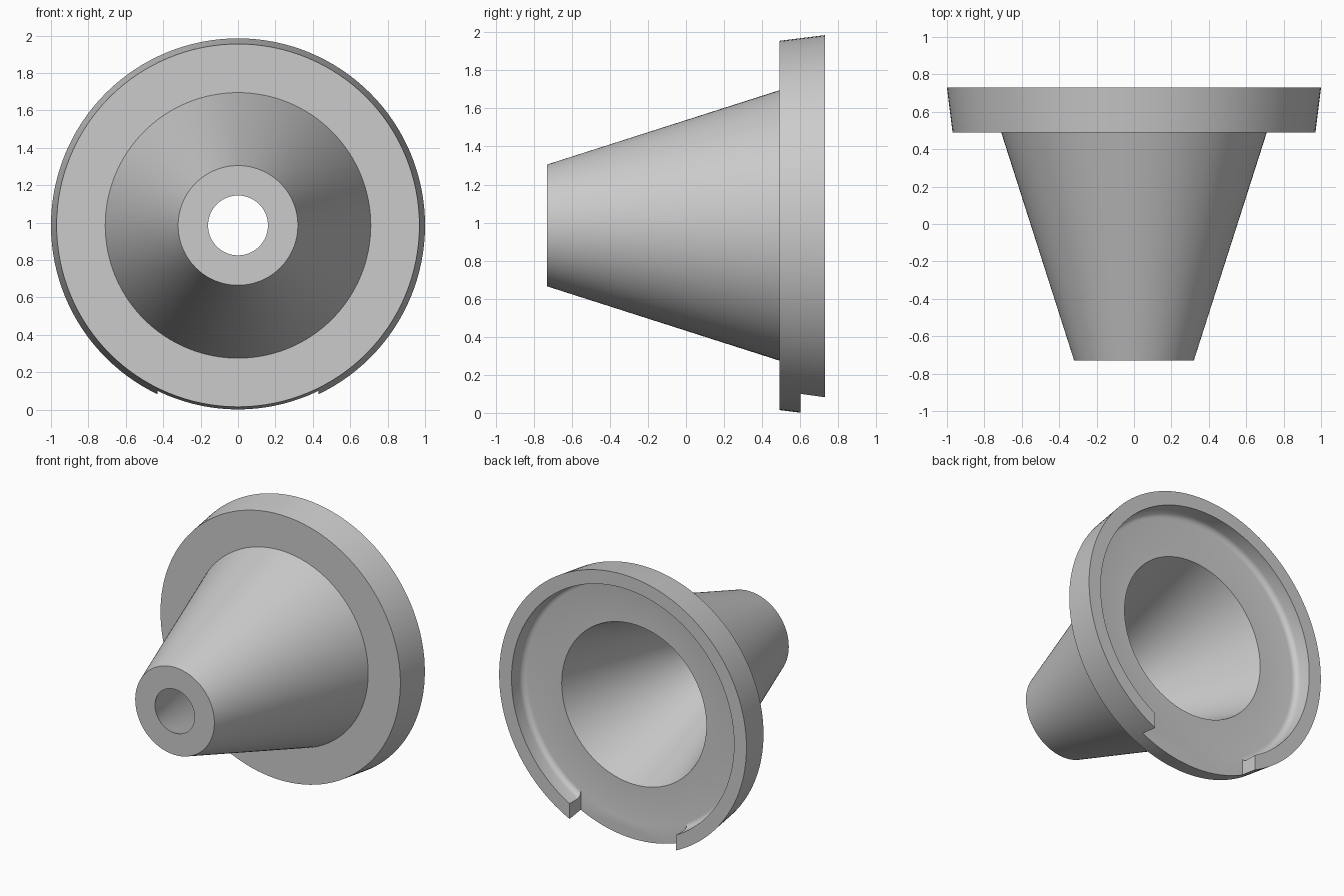
import bpy, bmesh
from math import pi, sin, cos, radians
from mathutils import Matrix, Vector

cube = bpy.data.objects.get("Cube")
if cube:
    bpy.data.objects.remove(cube, do_unlink=True)

AXIS_Z = 0.985            # height of the funnel axis
FRONT, STEP, FLOOR, BACK = -0.73, 0.49, 0.60, 0.73
RIM_IN, FILLET = 0.90, 0.04
NOTCH = 0.43              # half width of the rim notch

grey = bpy.data.materials.new("plain grey")
grey.use_nodes = True
colour = (0.6, 0.6, 0.6, 1)
grey.diffuse_color = colour
grey.node_tree.nodes["Principled BSDF"].inputs["Base Color"].default_value = colour


def add_object(name, bm):
    bmesh.ops.recalc_face_normals(bm, faces=bm.faces)
    mesh = bpy.data.meshes.new(name)
    bm.to_mesh(mesh)
    bm.free()
    mesh.materials.append(grey)
    obj = bpy.data.objects.new(name, mesh)
    bpy.context.collection.objects.link(obj)
    return obj


# Wall section as (radius, y): cone outside, flange, recess with fillet, cone inside
fillet = [(RIM_IN - FILLET + FILLET * cos(a), FLOOR + FILLET - FILLET * sin(a))
          for a in (radians(22.5 * i) for i in range(5))]
profile = [(0.16, FRONT), (0.32, FRONT), (0.71, STEP), (0.97, STEP),
           (1.0, BACK), (RIM_IN, BACK)] + fillet + [(0.585, FLOOR)]

# Revolve the section about the y axis
bm = bmesh.new()
verts = [bm.verts.new((r, y, AXIS_Z)) for r, y in profile]
edges = [bm.edges.new((v, verts[(i + 1) % len(verts)])) for i, v in enumerate(verts)]
bmesh.ops.spin(bm, geom=verts + edges, cent=(0, 0, AXIS_Z), axis=(0, 1, 0),
               angle=2 * pi, steps=128)
bmesh.ops.remove_doubles(bm, verts=bm.verts, dist=0.0005)
funnel = add_object("flanged_funnel", bm)

# Notch through the bottom of the rim
bm = bmesh.new()
low, high = Vector((-NOTCH, FLOOR + 0.001, -0.2)), Vector((NOTCH, BACK + 0.2, 0.35))
bmesh.ops.create_cube(bm, size=1, matrix=Matrix.Translation((low + high) / 2)
                      @ Matrix.Diagonal((*(high - low), 1)))
cutter = add_object("notch_cutter", bm)
cutter.hide_render = True

cut = funnel.modifiers.new("rim notch", 'BOOLEAN')
cut.operation = 'DIFFERENCE'
cut.solver = 'EXACT'
cut.object = cutter

bpy.ops.object.select_all(action='DESELECT')
funnel.select_set(True)
bpy.context.view_layer.objects.active = funnel
bpy.ops.object.modifier_apply(modifier=cut.name)
bpy.data.objects.remove(cutter, do_unlink=True)

# Smooth curved walls, keep the machined edges crisp
bpy.ops.object.shade_smooth_by_angle(angle=radians(30))
